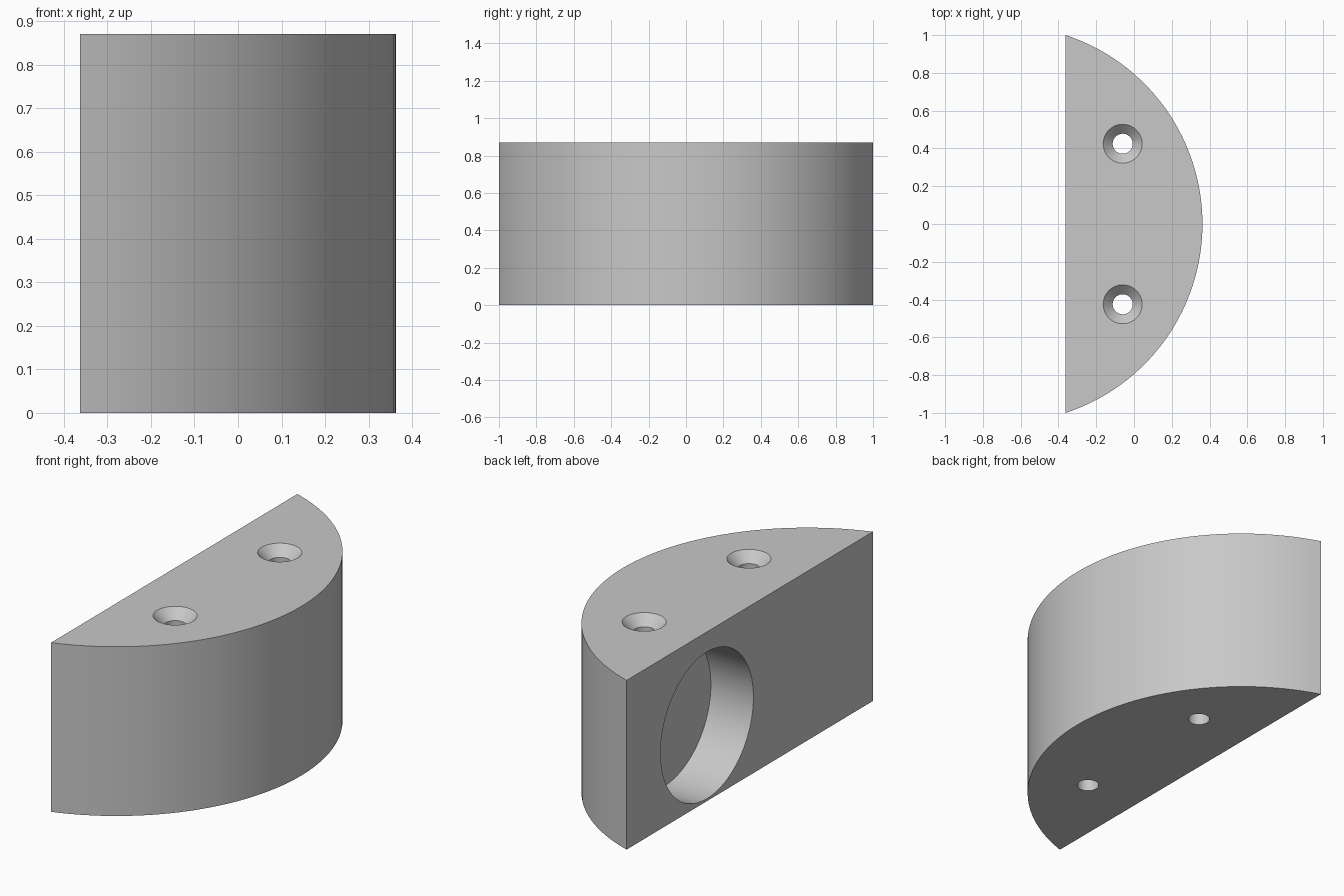
import bpy, bmesh, math
from mathutils import Matrix

if "Cube" in bpy.data.objects:
    bpy.data.objects.remove(bpy.data.objects["Cube"])

HEIGHT, SAGITTA = 0.87, 0.725
BACK = -SAGITTA / 2                        # x of the flat face
RADIUS = (1 + SAGITTA ** 2) / (2 * SAGITTA)
CENTRE = SAGITTA / 2 - RADIUS              # x of the arc's centre

grey = bpy.data.materials.new("grey")
grey.use_nodes = True
grey.diffuse_color = (0.58, 0.58, 0.58, 1)
grey.node_tree.nodes["Principled BSDF"].inputs["Base Color"].default_value = grey.diffuse_color


def make_object(name, bm):
    bmesh.ops.recalc_face_normals(bm, faces=bm.faces)
    mesh = bpy.data.meshes.new(name)
    bm.to_mesh(mesh)
    bm.free()
    mesh.materials.append(grey)
    obj = bpy.data.objects.new(name, mesh)
    bpy.context.collection.objects.link(obj)
    return obj


def turned(name, profile, matrix, sides=64):
    """Closed solid of revolution from (radius, height) pairs."""
    bm = bmesh.new()
    rings = []
    for r, z in profile:
        rings.append([bm.verts.new((r * math.cos(a), r * math.sin(a), z))
                      for a in (math.tau * i / sides for i in range(sides))])
    for low, high in zip(rings, rings[1:]):
        for i in range(sides):
            j = (i + 1) % sides
            bm.faces.new((low[i], low[j], high[j], high[i]))
    bm.faces.new(rings[0])
    bm.faces.new(rings[-1])
    bm.transform(matrix)
    return make_object(name, bm)


# Block: circular segment extruded upward
bm = bmesh.new()
half = math.asin(1 / RADIUS)
steps = 56
outline = [bm.verts.new((CENTRE + RADIUS * math.cos(a), RADIUS * math.sin(a), 0))
           for a in (half * (2 * i / steps - 1) for i in range(steps + 1))]
base = bm.faces.new(outline)
top = bmesh.ops.extrude_face_region(bm, geom=[base])
bmesh.ops.translate(bm, vec=(0, 0, HEIGHT),
                    verts=[v for v in top["geom"] if isinstance(v, bmesh.types.BMVert)])
block = make_object("half_round_block", bm)

# Two countersunk screw holes through the height
SINK = 0.05
hole = [(0.053, -0.1), (0.053, HEIGHT - SINK), (0.103, HEIGHT), (0.153, HEIGHT + SINK)]
cutters = [turned("screw_hole_cutter", hole, Matrix.Translation((-0.06, y, 0)))
           for y in (-0.425, 0.425)]

# Blind round pocket in the flat face
pocket = Matrix.Translation((BACK, 0.347, 0.39)) @ Matrix.Rotation(math.pi / 2, 4, "Y")
cutters.append(turned("pocket_cutter", [(0.377, -0.1), (0.377, 0.242)], pocket, 96))

for cutter in cutters:
    cutter.hide_render = True
    cut = block.modifiers.new(cutter.name, "BOOLEAN")
    cut.operation, cut.solver, cut.object = "DIFFERENCE", "EXACT", cutter

# Bake the cuts and drop the cutters
bpy.context.view_layer.update()
graph = bpy.context.evaluated_depsgraph_get()
result = bpy.data.meshes.new_from_object(block.evaluated_get(graph))
block.modifiers.clear()
block.data = result
for cutter in cutters:
    bpy.data.objects.remove(cutter)

# Smooth the curved walls, keeping the edges sharp
bpy.ops.object.select_all(action="DESELECT")
block.select_set(True)
bpy.context.view_layer.objects.active = block
bpy.ops.object.shade_smooth_by_angle(angle=math.radians(25))
